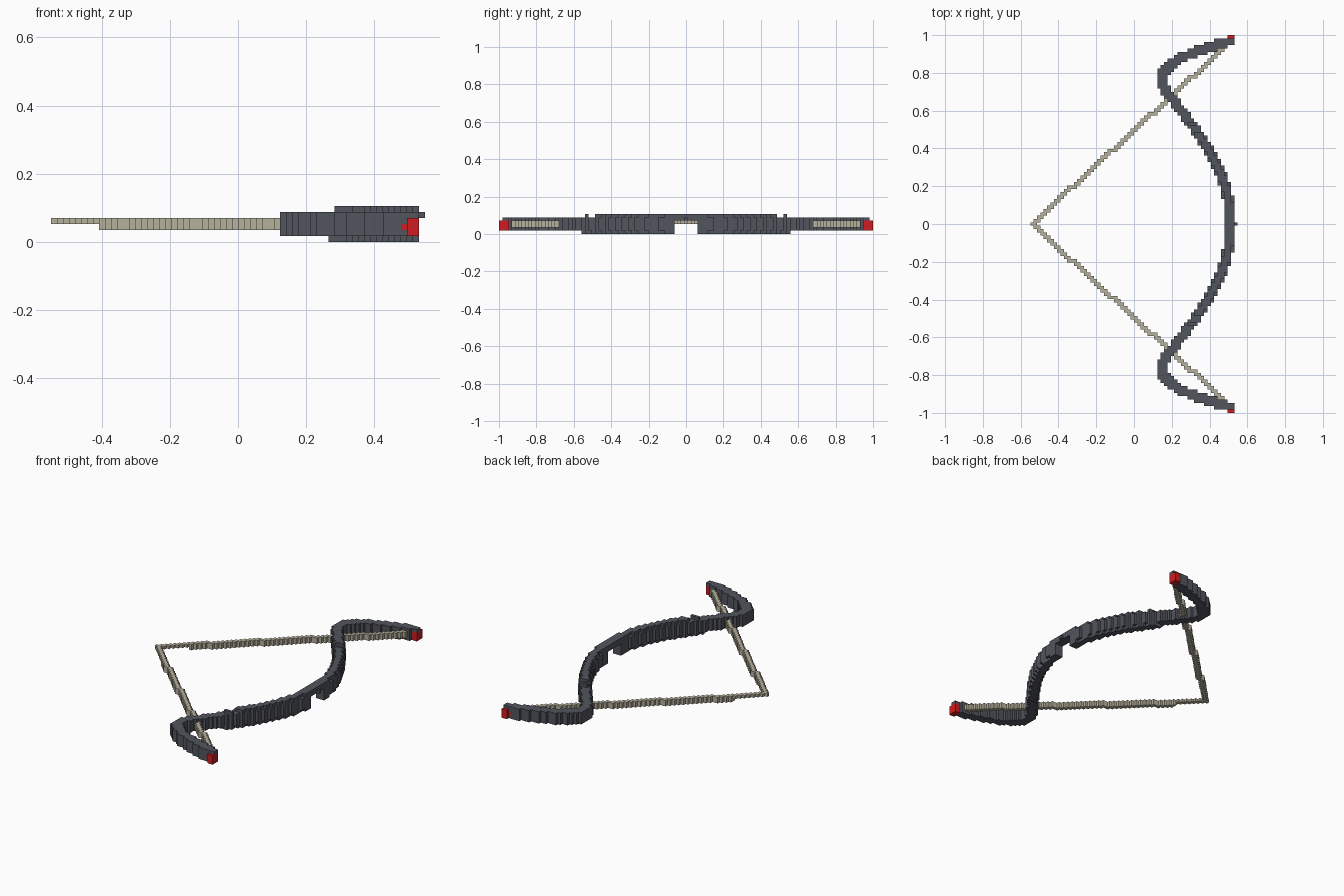
import bpy, bmesh
from mathutils import Vector

cube = bpy.data.objects.get("Cube")
if cube:
    bpy.data.objects.remove(cube)

V = 2 / 113            # block size
NX, NY, NZ = 62, 113, 6


def material(name, rgb):
    m = bpy.data.materials.new(name)
    m.use_nodes = True
    m.diffuse_color = (*rgb, 1)
    m.node_tree.nodes["Principled BSDF"].inputs["Base Color"].default_value = (*rgb, 1)
    return m


GREY = material("dark grey", (0.085, 0.09, 0.11))
BEIGE = material("pale beige", (0.47, 0.44, 0.34))
RED = material("red", (0.62, 0.012, 0.015))


def centre(i, j):
    return Vector(((i + 0.5 - NX / 2) * V, (j + 0.5 - NY / 2) * V))


def build(name, cells, mat):
    """Turn a set of block cells into a mesh of their outer faces."""
    bm = bmesh.new()
    verts = {}

    def vert(c):
        if c not in verts:
            verts[c] = bm.verts.new(((c[0] - NX / 2) * V, (c[1] - NY / 2) * V, c[2] * V))
        return verts[c]

    for c in sorted(cells):
        for axis in range(3):
            u, w = (axis + 1) % 3, (axis + 2) % 3
            for side in (0, 1):
                step = list(c)
                step[axis] += 2 * side - 1
                if tuple(step) in cells:
                    continue
                ring = []
                for a, b in ((0, 0), (1, 0), (1, 1), (0, 1)):
                    p = list(c)
                    p[axis] += side
                    p[u] += a
                    p[w] += b
                    ring.append(vert(tuple(p)))
                bm.faces.new(ring if side else ring[::-1])
    mesh = bpy.data.meshes.new(name)
    bm.to_mesh(mesh)
    bm.free()
    mesh.materials.append(mat)
    obj = bpy.data.objects.new(name, mesh)
    bpy.context.collection.objects.link(obj)


# Centre line of one recurved half; the other half mirrors it in y
path = [Vector(p) for p in (
    (0.504, 0), (0.504, 0.1), (0.485, 0.2), (0.445, 0.3), (0.39, 0.4), (0.325, 0.5),
    (0.25, 0.6), (0.195, 0.67), (0.15, 0.73), (0.155, 0.8), (0.2, 0.85),
    (0.27, 0.89), (0.38, 0.93), (0.5, 0.965))]


def distance(p):
    best = 9
    for a, b in zip(path, path[1:]):
        t = max(0, min(1, (p - a).dot(b - a) / (b - a).length_squared))
        best = min(best, (p - a.lerp(b, t)).length)
    return best


limbs, grip = set(), set()
for i in range(NX - 1):
    for j in range(NY):
        p = centre(i, j)
        p.y = abs(p.y)
        d = distance(p)
        if d > 0.027 or p.y > 0.98:
            continue
        if p.y < 0.06:                       # thin bridge over the arrow notch
            grip.update((i, j, k) for k in (4, 5))
            continue
        limbs.update((i, j, k) for k in range(1, 5))
        if d < 0.021 and p.y < 0.56:         # thicker belly near the middle
            limbs.add((i, j, 0))
        if d < 0.021 and (p.y < 0.49 or 0.515 < p.y < 0.535):
            limbs.add((i, j, 5))
grip.add((NX - 1, NY // 2, 4))               # small front bead

# Drawn string: a stepped line from the nock to each tip
string = set()
mid = NY // 2
for n in range(54):
    start = n * 1.09
    for i in range(int(start), int(start + 1.09) + 1):
        for s in (-1, 1):
            for k in ((3,) if i < 8 else (2, 3)):
                string.add((i, mid + s * n, k))

# Red end caps
for side, rows in (("back", range(NY - 3, NY)), ("front", range(3))):
    tip = {(i, j, k) for i in (59, 60) for j in rows for k in (1, 2, 3)}
    tip.add((58, rows[1], 2))
    build(side + "_tip", tip, RED)
    limbs -= tip
    string -= tip

build("bow_limbs", limbs, GREY)
build("bow_grip", grip, GREY)
build("bow_string", string - limbs, BEIGE)
